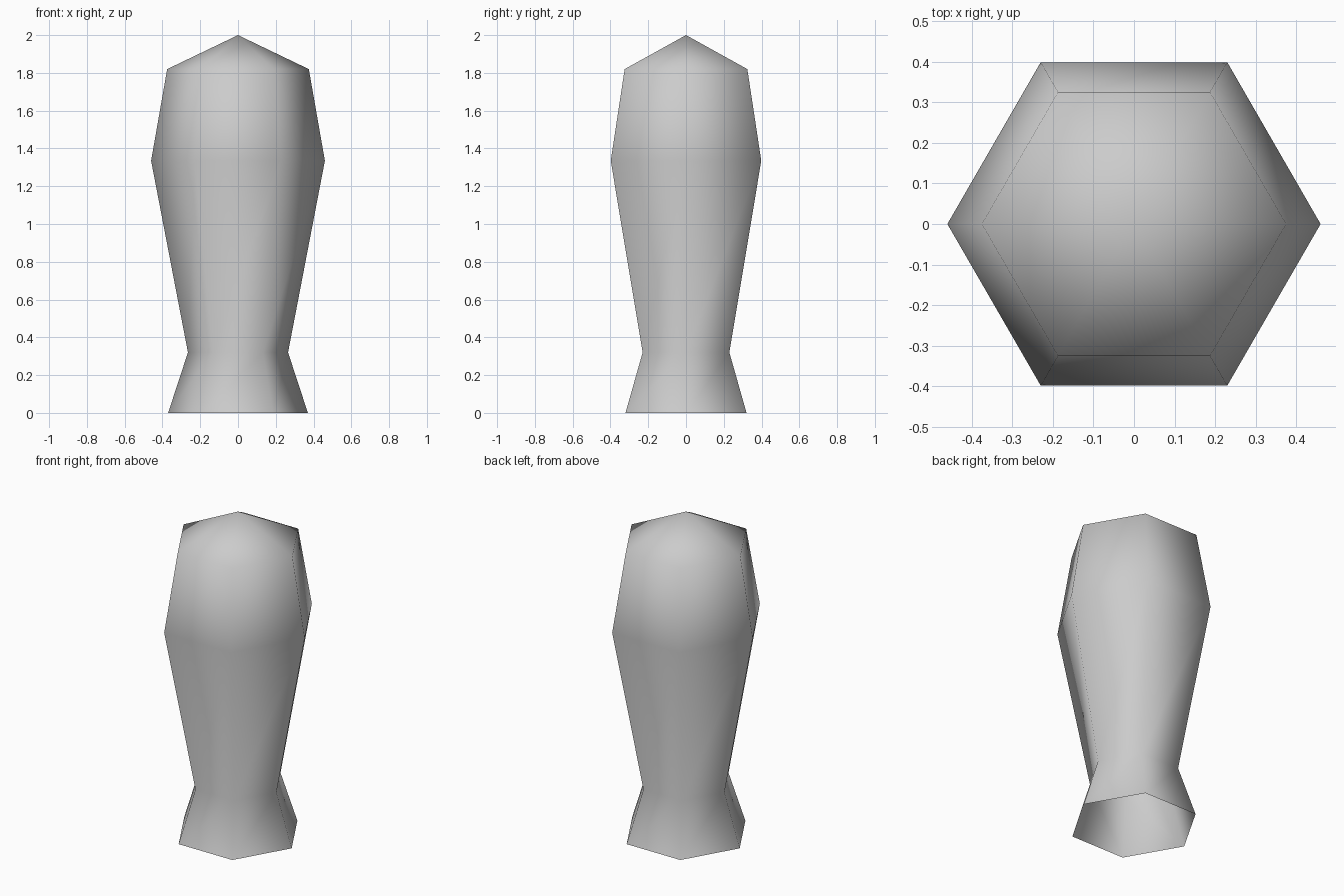
import bpy
import bmesh
from math import cos, sin, tau

SIDES = 6
# (radius, height) rings from the open foot up to the shoulder
PROFILE = [(0.37, 0.0), (0.265, 0.32), (0.46, 1.335), (0.375, 1.82)]
APEX = 2.0

cube = bpy.data.objects.get("Cube")
if cube:
    bpy.data.objects.remove(cube, do_unlink=True)

grey = bpy.data.materials.new("plain_grey")
grey.use_nodes = True
grey.diffuse_color = (0.6, 0.6, 0.6, 1)
grey.node_tree.nodes["Principled BSDF"].inputs["Base Color"].default_value = grey.diffuse_color


def ring(bm, radius, z):
    """Six-sided ring of vertices with corners on the x axis."""
    return [bm.verts.new((radius * cos(tau * i / SIDES), radius * sin(tau * i / SIDES), z))
            for i in range(SIDES)]


# Hexagonal body: flared foot, narrow neck, swelling upper part, pointed cap
bm = bmesh.new()
rings = [ring(bm, r, z) for r, z in PROFILE]
tip = bm.verts.new((0, 0, APEX))
for i in range(SIDES):
    j = (i + 1) % SIDES
    for low, high in zip(rings, rings[1:]):
        bm.faces.new((low[i], low[j], high[j], high[i]))
    bm.faces.new((rings[-1][i], rings[-1][j], tip))
for face in bm.faces:
    face.smooth = True

mesh = bpy.data.meshes.new("body")
bm.to_mesh(mesh)
bm.free()
mesh.materials.append(grey)
body = bpy.data.objects.new("body", mesh)
bpy.context.collection.objects.link(body)
